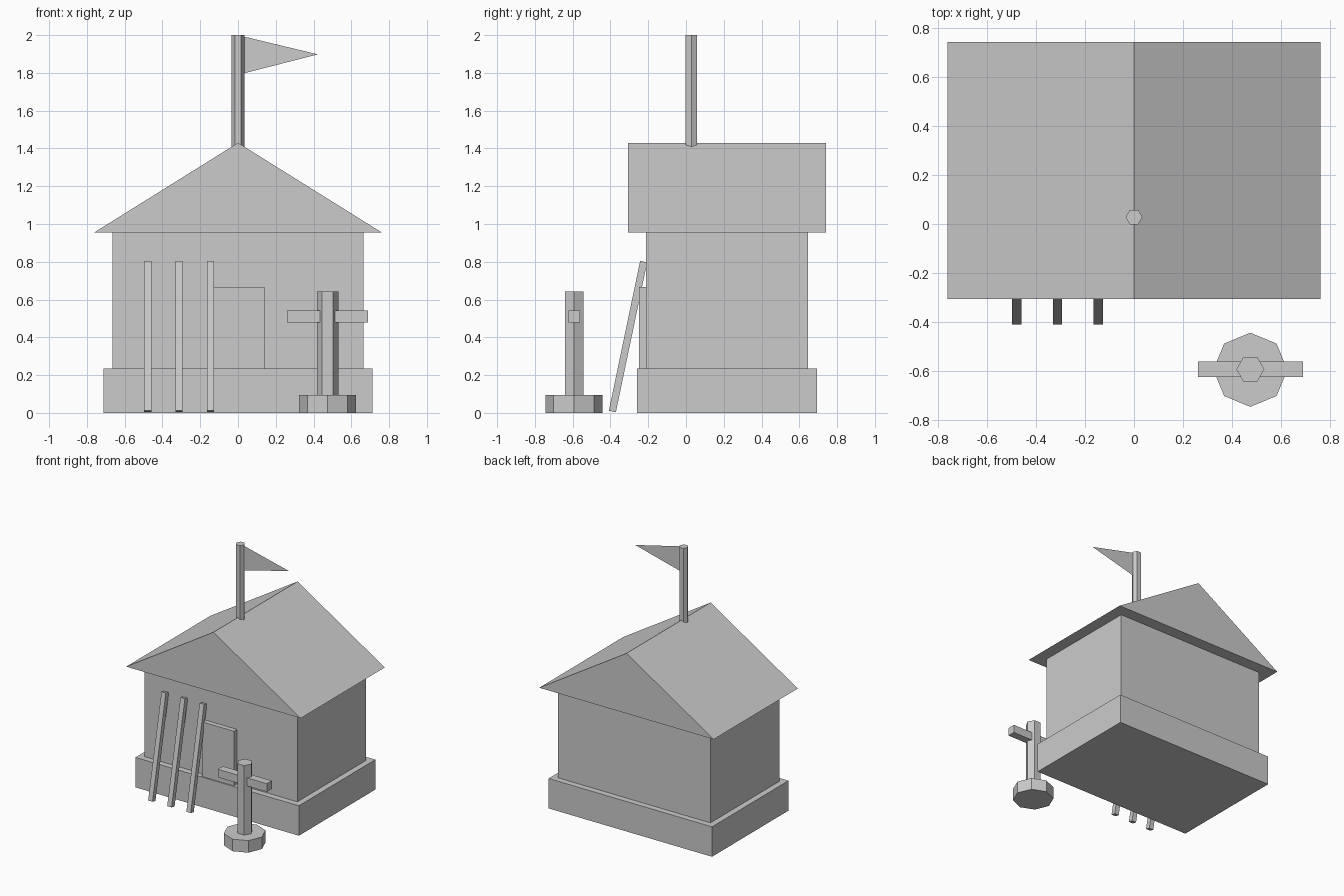
import bpy, bmesh
from math import pi
from mathutils import Matrix

if "Cube" in bpy.data.objects:
    bpy.data.objects.remove(bpy.data.objects["Cube"])


def finish(name, bm):
    bmesh.ops.recalc_face_normals(bm, faces=bm.faces)
    mesh = bpy.data.meshes.new(name)
    bm.to_mesh(mesh)
    bm.free()
    obj = bpy.data.objects.new(name, mesh)
    bpy.context.collection.objects.link(obj)
    return obj


def box(name, center, size, tilt=0.0):
    bm = bmesh.new()
    bmesh.ops.create_cube(bm, size=1, matrix=Matrix.Diagonal((*size, 1)))
    obj = finish(name, bm)
    obj.location = center
    obj.rotation_euler.x = tilt
    return obj


def post(name, x, y, z0, z1, radius, sides):
    # Polygonal column with a corner facing front and back
    bm = bmesh.new()
    m = Matrix.Translation((x, y, (z0 + z1) / 2)) @ Matrix.Rotation(pi / 2, 4, 'Z')
    bmesh.ops.create_cone(bm, cap_ends=True, segments=sides, radius1=radius,
                          radius2=radius, depth=z1 - z0, matrix=m)
    return finish(name, bm)


def profile(name, points, y, depth=0.0):
    # Outline in the front plane, optionally extruded backwards
    bm = bmesh.new()
    face = bm.faces.new([bm.verts.new((px, y, pz)) for px, pz in points])
    if depth:
        ext = bmesh.ops.extrude_face_region(bm, geom=[face], use_keep_orig=True)
        verts = [v for v in ext["geom"] if isinstance(v, bmesh.types.BMVert)]
        bmesh.ops.translate(bm, verts=verts, vec=(0, depth, 0))
    return finish(name, bm)


# Building
box("foundation", (0, 0.217, 0.118), (1.424, 0.952, 0.236))
box("walls", (0, 0.217, 0.596), (1.33, 0.857, 0.72))
profile("roof", [(-0.76, 0.956), (0.76, 0.956), (0, 1.43)], -0.306, 1.047)
box("door", (0, -0.225, 0.451), (0.28, 0.05, 0.43))

# Flag on the ridge
post("flag_pole", 0, 0.028, 1.40, 2.0, 0.034, 6)
profile("flag", [(0.02, 1.995), (0.02, 1.795), (0.423, 1.898)], 0.028)

# Poles leaning on the front wall
for i, x in enumerate((-0.478, -0.312, -0.145)):
    box(f"leaning_pole_{i + 1}", (x, -0.307, 0.404), (0.038, 0.038, 0.81), -0.206)

# Training post
post("training_post_foot", 0.474, -0.594, 0, 0.095, 0.151, 8)
post("training_post", 0.474, -0.592, 0.09, 0.642, 0.057, 6)
box("training_post_arm", (0.474, -0.592, 0.51), (0.428, 0.062, 0.064))
